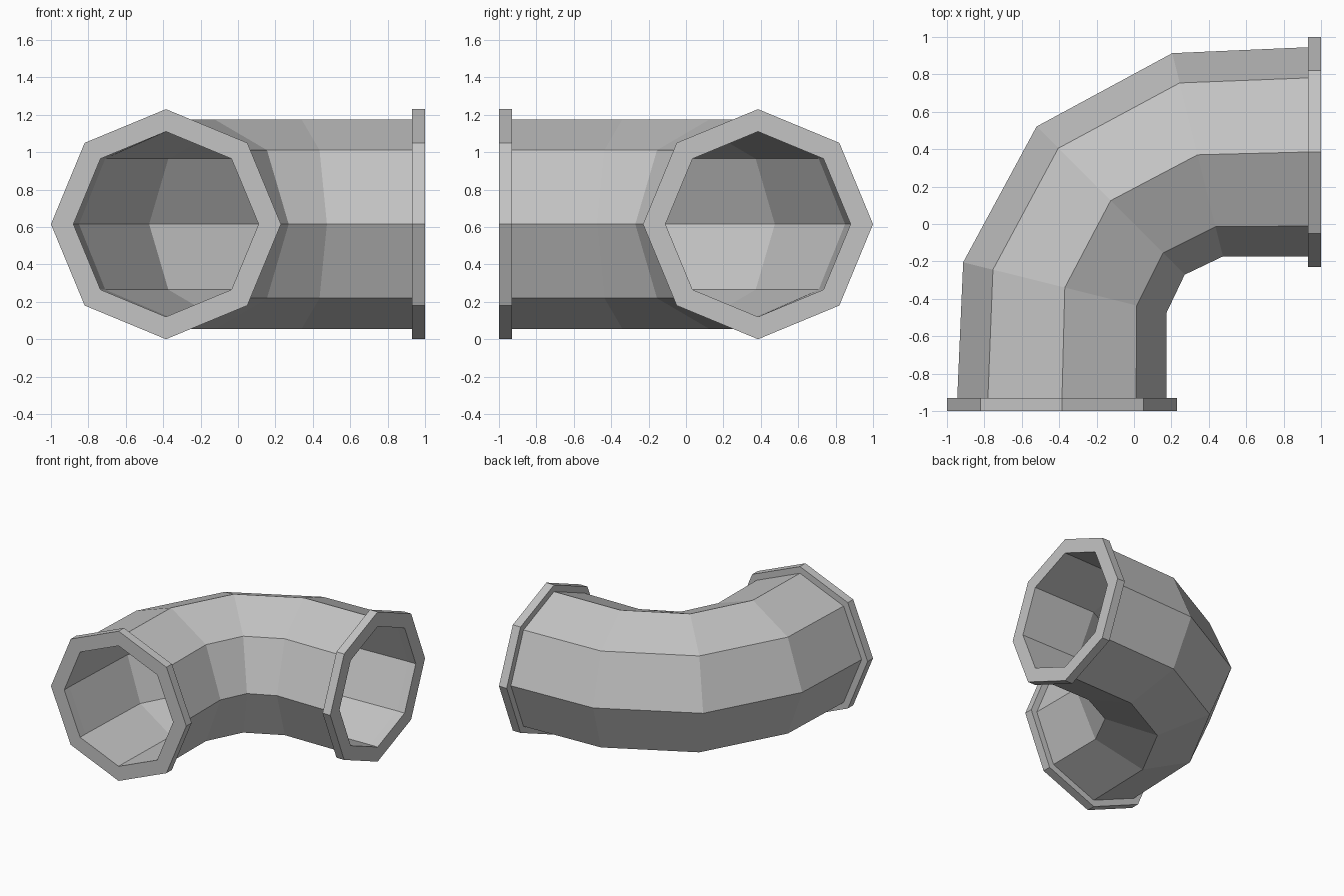
import bpy, bmesh, math
from mathutils import Vector

cube = bpy.data.objects.get("Cube")
if cube:
    bpy.data.objects.remove(cube, do_unlink=True)

SIDES = 8
AXIS, HEIGHT = -0.385, 0.615
BORE, PIPE, RIM = 0.495, 0.56, 0.615
FLANGE = 0.07

grey = bpy.data.materials.new("plain grey")
grey.use_nodes = True
colour = (0.55, 0.55, 0.55, 1)
grey.diffuse_color = colour
grey.node_tree.nodes["Principled BSDF"].inputs["Base Color"].default_value = colour


def ring(bm, station, radius):
    """Octagon across the bend, tilted by the station's heading."""
    x, y, heading = station
    across = Vector((math.cos(heading), -math.sin(heading), 0))
    centre = Vector((x, y, HEIGHT))
    verts = []
    for i in range(SIDES):
        a = math.tau * i / SIDES
        verts.append(bm.verts.new(centre + across * radius * math.cos(a)
                                  + Vector((0, 0, radius * math.sin(a)))))
    return verts


def bridge(bm, first, second):
    for i in range(SIDES):
        j = (i + 1) % SIDES
        bm.faces.new((first[i], first[j], second[j], second[i]))


def finish(bm, name):
    mesh = bpy.data.meshes.new(name)
    bm.to_mesh(mesh)
    bm.free()
    mesh.materials.append(grey)
    obj = bpy.data.objects.new(name, mesh)
    bpy.context.collection.objects.link(obj)


# Stations along the bend: x, y, heading turned from +y towards +x
turn = math.radians(14)
quarter = math.pi / 2
front = (AXIS, -1 + FLANGE, 0)
side = (1 - FLANGE, -AXIS, quarter)
path = [front, (-0.37, -0.34, turn), (-0.125, 0.125, quarter / 2),
        (0.34, 0.37, quarter - turn), side]

# Elbow: outer wall and bore, closed off by the flanges
bm = bmesh.new()
for radius, inward in ((PIPE, False), (BORE, True)):
    rings = [ring(bm, s, radius) for s in path]
    for a, b in zip(rings, rings[1:]):
        if inward:
            bridge(bm, a, b)
        else:
            bridge(bm, b, a)
finish(bm, "elbow_pipe")

# Flanges: flat octagonal collars at both openings
ends = {"front_flange": ((AXIS, -1, 0), front),
        "left_flange": ((1, -AXIS, quarter), side)}
for name, (mouth, back) in ends.items():
    bm = bmesh.new()
    loop = [ring(bm, mouth, BORE), ring(bm, mouth, RIM),
            ring(bm, back, RIM), ring(bm, back, BORE)]
    for k in range(4):
        bridge(bm, loop[k], loop[(k + 1) % 4])
    bmesh.ops.recalc_face_normals(bm, faces=bm.faces)
    finish(bm, name)
